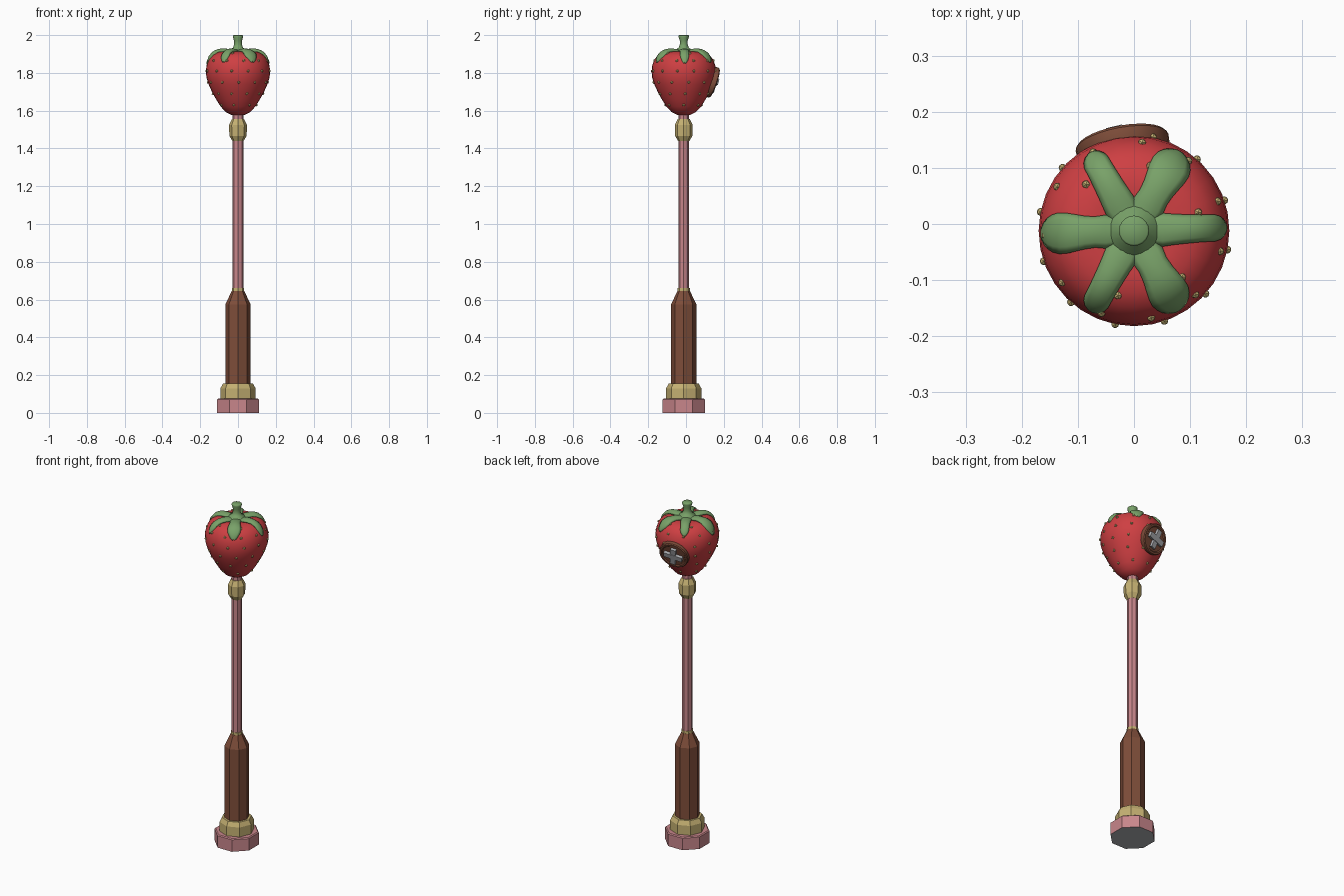
import bpy, bmesh, math
from mathutils import Vector, Matrix

cube = bpy.data.objects.get("Cube")
if cube:
    bpy.data.objects.remove(cube, do_unlink=True)

AXIS = Vector((0, -0.012, 0))


def material(name, rgb):
    m = bpy.data.materials.new(name)
    m.use_nodes = True
    m.diffuse_color = (*rgb, 1)
    m.node_tree.nodes["Principled BSDF"].inputs["Base Color"].default_value = (*rgb, 1)
    return m


PINK = material("dusty pink", (0.58, 0.24, 0.26))
GOLD = material("pale gold", (0.56, 0.44, 0.17))
BROWN = material("wood brown", (0.21, 0.075, 0.042))
RED = material("berry red", (0.62, 0.05, 0.055))
GREEN = material("leaf green", (0.19, 0.36, 0.14))
GREY = material("thread grey", (0.42, 0.43, 0.45))


def finish(name, bm, mat, angle=None, matrix=None):
    bmesh.ops.recalc_face_normals(bm, faces=bm.faces)
    mesh = bpy.data.meshes.new(name)
    bm.to_mesh(mesh)
    bm.free()
    mesh.materials.append(mat)
    ob = bpy.data.objects.new(name, mesh)
    bpy.context.collection.objects.link(ob)
    ob.matrix_world = matrix if matrix else Matrix.Translation(AXIS)
    if angle:
        bpy.ops.object.select_all(action="DESELECT")
        ob.select_set(True)
        bpy.context.view_layer.objects.active = ob
        bpy.ops.object.shade_smooth_by_angle(angle=math.radians(angle))
    return ob


def lathe(name, profile, sides, mat, angle=None, turn=0.0, matrix=None):
    """Closed solid of revolution from (radius, height) points."""
    bm = bmesh.new()
    rings = []
    for r, z in profile:
        if r == 0:
            rings.append([bm.verts.new((0, 0, z))] * sides)
        else:
            step = math.tau / sides
            rings.append([bm.verts.new((r * math.cos(i * step + turn), r * math.sin(i * step + turn), z))
                          for i in range(sides)])
    for a, b in zip(rings, rings[1:]):
        for i in range(sides):
            j = (i + 1) % sides
            bm.faces.new(list(dict.fromkeys((a[i], a[j], b[j], b[i]))))
    for ring in (rings[0], rings[-1]):
        if ring[0] is not ring[1]:
            bm.faces.new(ring)
    return finish(name, bm, mat, angle, matrix)


# Octagonal post, bottom to top
base = lathe("base_plinth", [(0.121, 0), (0.121, 0.07), (0.115, 0.075)], 8, PINK, turn=math.pi / 8)
base.data.materials.append(GREY)
for face in base.data.polygons:
    if face.normal.z < -0.9:
        face.material_index = 1
lathe("base_collar", [(0.093, 0.075), (0.093, 0.13), (0.08, 0.155)], 8, GOLD)
lathe("wooden_grip", [(0.067, 0.155), (0.067, 0.575), (0.033, 0.645)], 8, BROWN)
lathe("grip_ring", [(0.032, 0.64), (0.032, 0.66)], 8, GOLD)
lathe("pole", [(0.029, 0.655), (0.029, 1.6)], 8, PINK)
lathe("pole_knob", [(0.03, 1.44), (0.046, 1.467), (0.047, 1.525), (0.032, 1.555)], 8, GOLD)

# Strawberry body
BERRY = [(0, 1.574), (0.035, 1.578), (0.065, 1.593), (0.092, 1.622), (0.116, 1.66),
         (0.138, 1.7), (0.156, 1.74), (0.167, 1.775), (0.17, 1.807), (0.167, 1.838),
         (0.156, 1.87), (0.137, 1.894), (0.11, 1.909), (0.075, 1.913), (0, 1.903)]
lathe("strawberry", BERRY, 32, RED, 60)


def lerp(points, x):
    """Piecewise linear lookup in ascending (x, y) points, clamped at the ends."""
    for (x0, y0), (x1, y1) in zip(points, points[1:]):
        if x <= x1:
            return y0 + (y1 - y0) * max(0, x - x0) / (x1 - x0)
    return points[-1][1]


RADIUS_AT = [(z, r) for r, z in BERRY]
TOP_AT = list(reversed(BERRY[8:]))

# Seeds in staggered rings
bm = bmesh.new()
for row, (z, count) in enumerate([(1.63, 7), (1.69, 10), (1.75, 11), (1.81, 12), (1.865, 11), (1.904, 6)]):
    r = lerp(RADIUS_AT, z)
    for i in range(count):
        a = (i + 0.5 * (row % 2)) * math.tau / count + 0.37 * row
        spot = Matrix.Translation((r * math.cos(a), r * math.sin(a), z))
        bmesh.ops.create_icosphere(bm, subdivisions=1, radius=0.0078, matrix=spot)
finish("seeds", bm, GOLD)

# Calyx leaves draped over the top: (angle, reach, half width)
bm = bmesh.new()
ROWS, COLS = 12, 6
for degrees, reach, width in [(2, 0.166, 0.024), (60, 0.164, 0.037), (119, 0.16, 0.024),
                              (182, 0.167, 0.037), (242, 0.164, 0.024), (299, 0.164, 0.037)]:
    along = Vector((math.cos(math.radians(degrees)), math.sin(math.radians(degrees)), 0))
    across = Vector((-along.y, along.x, 0))
    grid = []
    for i in range(ROWS + 1):
        t = i / ROWS
        r = 0.01 + (reach - 0.01) * math.sin(t * math.pi / 2)
        half = lerp([(0, 0.02), (0.05, 0.03), (0.075, 0.027), (0.125, width), (0.2, width)], r)
        half *= math.sqrt(max(0.02, 1 - max(0, (r - reach + width) / width) ** 2))
        row = []
        for j in range(COLS + 1):
            s = 2 * j / COLS - 1
            p = along * r + across * half * s
            z = lerp(TOP_AT, min(p.length, 0.169)) + 0.017 - 0.009 * s * s
            row.append(bm.verts.new((p.x, p.y, z)))
        grid.append(row)
    for a, b in zip(grid, grid[1:]):
        for j in range(COLS):
            bm.faces.new((a[j], b[j], b[j + 1], a[j + 1]))
leaves = finish("calyx_leaves", bm, GREEN, 60)
solid = leaves.modifiers.new("Thickness", "SOLIDIFY")
solid.thickness = 0.012
solid.offset = -1

# Stem
lathe("stem", [(0.05, 1.905), (0.042, 1.925), (0.027, 1.933), (0.021, 1.95), (0.021, 1.97),
               (0.027, 1.99), (0.027, 1.997), (0.024, 2.0)], 20, GREEN, 50)

# Sewn button on the back
normal = Vector((-0.17, 0.93, -0.32)).normalized()
side = Vector((0, 0, 1)).cross(normal).normalized()
up = normal.cross(side)
frame = Matrix((side, up, normal)).transposed().to_4x4()
frame.translation = Vector((-0.022, 0.149, 1.747))
lathe("button", [(0, -0.035), (0.078, -0.035), (0.083, -0.028), (0.084, -0.004), (0.08, 0.001),
                 (0.07, 0.001), (0.065, -0.004), (0, -0.004)], 28, BROWN, 40, matrix=frame)

# Crossed stitches
bm = bmesh.new()
for turn in (0, math.pi / 2):
    bar = (Matrix.Rotation(turn - math.radians(10), 4, "Z") @ Matrix.Translation((0, 0, 0.002))
           @ Matrix.Diagonal((0.03, 0.106, 0.018 + 0.002 * turn, 1)))
    bmesh.ops.create_cube(bm, size=1, matrix=bar)
finish("cross_stitch", bm, GREY, matrix=frame)
